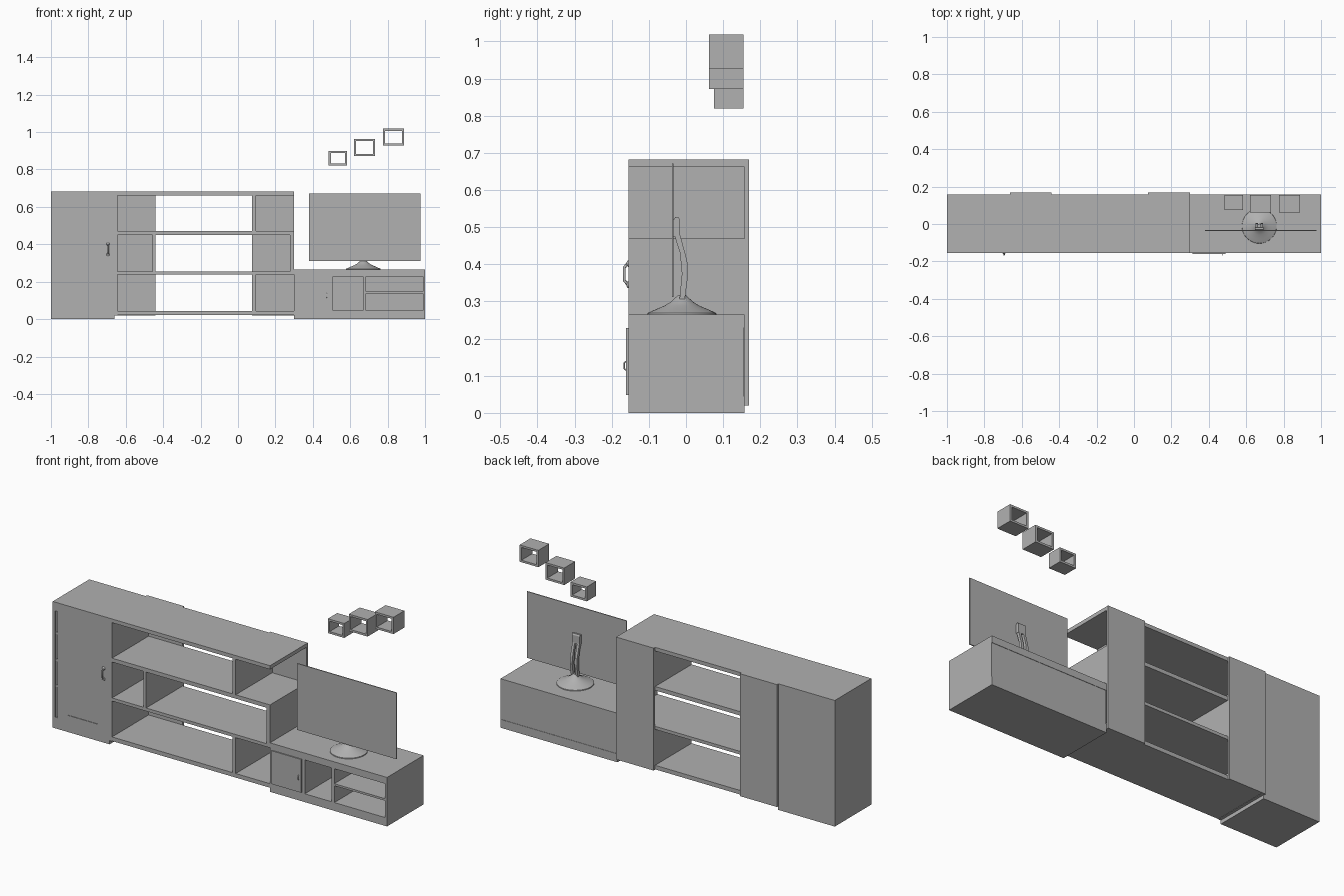
import bpy, bmesh
from math import cos, sin, pi

cube = bpy.data.objects.get("Cube")
if cube:
    bpy.data.objects.remove(cube)

grey = bpy.data.materials.new("plain grey")
grey.use_nodes = True
GREY = (0.44, 0.44, 0.44, 1)
grey.diffuse_color = GREY
grey.node_tree.nodes["Principled BSDF"].inputs["Base Color"].default_value = GREY


def finish(name, bm, smooth=False):
    bmesh.ops.recalc_face_normals(bm, faces=bm.faces)
    mesh = bpy.data.meshes.new(name)
    bm.to_mesh(mesh)
    bm.free()
    mesh.materials.append(grey)
    for p in mesh.polygons:
        p.use_smooth = smooth
    obj = bpy.data.objects.new(name, mesh)
    bpy.context.collection.objects.link(obj)
    return obj


def add_box(bm, x, y, z):
    verts = bmesh.ops.create_cube(bm, size=1)["verts"]
    for v in verts:
        for i, (a, b) in enumerate((x, y, z)):
            v.co[i] = a if v.co[i] < 0 else b


def box(name, x, y, z):
    bm = bmesh.new()
    add_box(bm, x, y, z)
    return finish(name, bm)


def prism(bm, outline, x):
    """Extrude a (y, z) outline along x."""
    face = bm.faces.new([bm.verts.new((x[0], y, z)) for y, z in outline])
    new = bmesh.ops.extrude_face_region(bm, geom=[face])["geom"]
    for v in new:
        if isinstance(v, bmesh.types.BMVert):
            v.co.x = x[1]


def tube(name, points, radius):
    curve = bpy.data.curves.new(name, "CURVE")
    curve.dimensions = "3D"
    curve.bevel_depth = radius
    curve.bevel_resolution = 2
    curve.use_fill_caps = True
    spline = curve.splines.new("POLY")
    spline.points.add(len(points) - 1)
    for p, co in zip(spline.points, points):
        p.co = (*co, 1)
    curve.materials.append(grey)
    obj = bpy.data.objects.new(name, curve)
    bpy.context.collection.objects.link(obj)


FRONT, BACK = -0.155, 0.157
DEPTH = (FRONT, BACK)
SKIN = (FRONT, -0.148)

# Tall cupboard: body, front frame with a hinge groove, door with recessed panel
box("tall_cupboard", (-1, -0.645), (-0.148, BACK), (0.02, 0.662))
box("cupboard_plinth", (-1, -0.66), DEPTH, (0, 0.02))
box("cupboard_left_stile", (-1, -0.985), SKIN, (0.02, 0.662))
box("cupboard_top_rail", (-0.985, -0.97), SKIN, (0.635, 0.662))
box("cupboard_bottom_rail", (-0.985, -0.97), SKIN, (0.02, 0.06))
for i, z in enumerate((0.23, 0.37, 0.515)):
    box(f"hinge_{i + 1}", (-0.985, -0.97), (-0.153, -0.148), (z - 0.006, z + 0.006))
PX, PZ = (-0.91, -0.73), (0.09, 0.27)
box("door_left_part", (-0.97, PX[0]), SKIN, (0.02, 0.662))
box("door_right_part", (PX[1], -0.645), SKIN, (0.02, 0.662))
box("door_upper_part", PX, SKIN, (PZ[1], 0.662))
box("door_lower_part", PX, SKIN, (0.02, PZ[0]))
box("door_panel", PX, (-0.152, -0.148), PZ)

# Shelf wall
box("top_board", (-1, 0.3), DEPTH, (0.662, 0.682))
for i, (z0, z1) in enumerate(((0.022, 0.044), (0.238, 0.255), (0.449, 0.47))):
    box(f"shelf_{i + 1}", (-0.645, 0.3), DEPTH, (z0, z1))
box("lower_divider", (0.075, 0.095), DEPTH, (0.044, 0.238))
box("middle_divider", (-0.457, -0.441), DEPTH, (0.255, 0.449))
box("middle_end_panel", (0.279, 0.3), DEPTH, (0.255, 0.449))
box("upper_divider", (0.075, 0.095), DEPTH, (0.47, 0.662))
box("back_panel_near_cupboard", (-0.663, -0.441), (BACK, 0.169), (0.02, 0.682))
box("back_panel_near_bench", (0.075, 0.3), (BACK, 0.169), (0.02, 0.682))

# Low bench with open compartments
bench = bmesh.new()
add_box(bench, (0.3, 1), DEPTH, (0, 0.045))
add_box(bench, (0.3, 1), DEPTH, (0.228, 0.265))
for x in ((0.3, 0.508), (0.668, 0.685), (0.989, 1)):
    add_box(bench, x, (FRONT, 0.155), (0.045, 0.228))
add_box(bench, (0.508, 0.989), (0.143, 0.155), (0.045, 0.228))
add_box(bench, (0.685, 0.989), (FRONT, 0.143), (0.136, 0.147))
finish("bench", bench)
box("bench_door", (0.313, 0.49), (-0.161, FRONT), (0.048, 0.228))

# Handles
for name, x, y, z, h, out, r in (("cupboard_handle", -0.695, FRONT, 0.374, 0.03, 0.011, 0.004),
                                 ("bench_handle", 0.475, -0.161, 0.127, 0.012, 0.005, 0.002)):
    tube(name, [(x, y, z - h), (x, y - out, z - h * 0.6),
                (x, y - out, z + h * 0.6), (x, y, z + h)], r)
for z in (0.345, 0.402):
    bm = bmesh.new()
    bmesh.ops.create_uvsphere(bm, u_segments=12, v_segments=8, radius=0.009)
    for v in bm.verts:
        v.co = (v.co.x - 0.695, v.co.y * 0.6 + FRONT, v.co.z + z)
    finish("handle_rosette", bm, True)

# Television and its stand
box("television_screen", (0.38, 0.975), (-0.038, -0.033), (0.312, 0.671))
bm = bmesh.new()
rings = []
for r, z in ((0.093, 0.265), (0.092, 0.269), (0.07, 0.279), (0.048, 0.288),
             (0.03, 0.299), (0.018, 0.31), (0.01, 0.317)):
    rings.append([bm.verts.new((0.67 + r * cos(2 * pi * i / 40),
                                -0.011 + r * sin(2 * pi * i / 40), z)) for i in range(40)])
for low, high in zip(rings, rings[1:]):
    for i in range(40):
        j = (i + 1) % 40
        bm.faces.new((low[i], low[j], high[j], high[i]))
bm.faces.new(rings[0])
bm.faces.new(rings[-1])
base = finish("stand_base", bm)
bpy.context.view_layer.objects.active = base
base.select_set(True)
bpy.ops.object.shade_smooth_by_angle()

arm = ((-0.018, 0.3), (-0.011, 0.375), (-0.016, 0.43), (-0.032, 0.48),
       (-0.016, 0.48), (0.003, 0.41), (0.006, 0.375), (-0.004, 0.3))
head = ((-0.033, 0.475), (-0.033, 0.52), (-0.029, 0.527), (-0.02, 0.527),
        (-0.016, 0.52), (-0.016, 0.475))
bm = bmesh.new()
for x in (0.649, 0.677):
    prism(bm, arm, (x, x + 0.014))
prism(bm, head, (0.647, 0.693))
finish("stand_arm", bm)

# Hanging wall boxes, open front and back
for i, (x0, x1, y0, z0, z1) in enumerate(((0.485, 0.583, 0.075, 0.82, 0.898),
                                          (0.62, 0.732, 0.062, 0.872, 0.964),
                                          (0.775, 0.887, 0.062, 0.927, 1.018))):
    t = 0.011
    y = (y0, 0.155)
    bm = bmesh.new()
    add_box(bm, (x0, x1), y, (z0, z0 + t))
    add_box(bm, (x0, x1), y, (z1 - t, z1))
    add_box(bm, (x0, x0 + t), y, (z0 + t, z1 - t))
    add_box(bm, (x1 - t, x1), y, (z0 + t, z1 - t))
    finish(f"wall_box_{i + 1}", bm)
